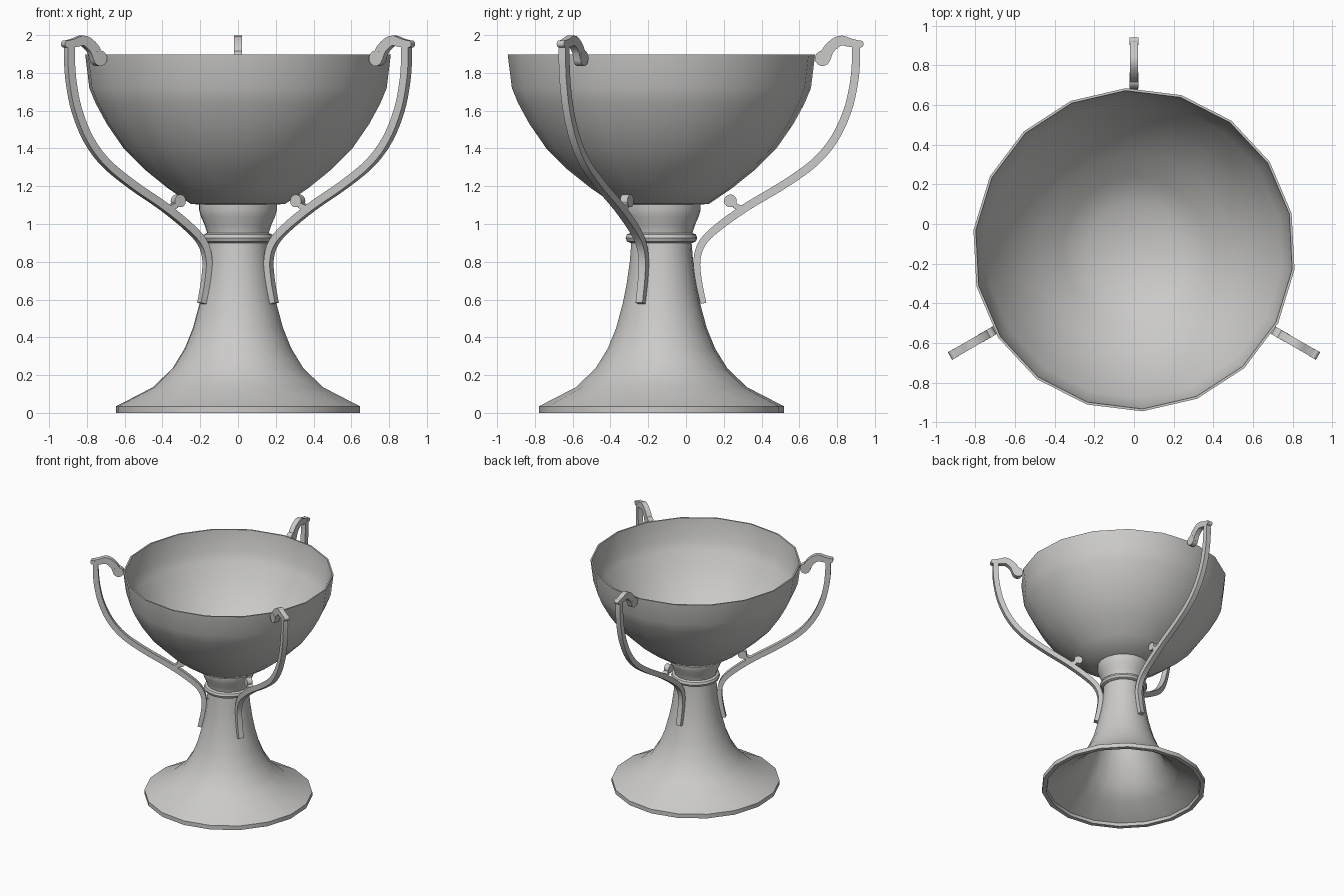
import bpy, bmesh, math
from mathutils import Vector

if "Cube" in bpy.data.objects:
    bpy.data.objects.remove(bpy.data.objects["Cube"])

CY = -0.13           # axis of the cup sits forward of the origin
SIDES = 18
OFFSET = math.radians(13)

metal = bpy.data.materials.new("light grey metal")
metal.diffuse_color = (0.6, 0.595, 0.585, 1)
metal.use_nodes = True
metal.node_tree.nodes["Principled BSDF"].inputs["Base Color"].default_value = metal.diffuse_color


def finish(bm, name, angle=35):
    bmesh.ops.recalc_face_normals(bm, faces=bm.faces)
    me = bpy.data.meshes.new(name)
    bm.to_mesh(me)
    bm.free()
    ob = bpy.data.objects.new(name, me)
    bpy.context.collection.objects.link(ob)
    me.materials.append(metal)
    bpy.ops.object.select_all(action='DESELECT')
    ob.select_set(True)
    bpy.context.view_layer.objects.active = ob
    bpy.ops.object.shade_smooth_by_angle(angle=math.radians(angle))
    return ob


def lathe(name, profile, closed=False):
    bm = bmesh.new()
    rings = []
    for r, z in profile:
        if r < 1e-4:
            rings.append([bm.verts.new((0, CY, z))] * SIDES)
            continue
        ring = []
        for i in range(SIDES):
            a = OFFSET + 2 * math.pi * i / SIDES
            ring.append(bm.verts.new((r * math.cos(a), CY + r * math.sin(a), z)))
        rings.append(ring)
    pairs = list(zip(rings, rings[1:]))
    if closed:
        pairs.append((rings[-1], rings[0]))
    for a, b in pairs:
        for i in range(SIDES):
            j = (i + 1) % SIDES
            vs = list(dict.fromkeys((a[i], a[j], b[j], b[i])))
            bm.faces.new(vs)
    return finish(bm, name)


# bowl: thin shell, outside up to the rim and back down inside
outer = [(0.0, 1.10), (0.25, 1.105), (0.375, 1.19), (0.50, 1.29), (0.61, 1.40),
         (0.70, 1.53), (0.76, 1.64), (0.793, 1.72), (0.815, 1.897)]
inner = [(max(r - 0.012, 0), z + (0.012 if z < 1.7 else 0)) for r, z in reversed(outer)]
lathe("bowl", outer + inner)

# stem and flared foot, hollow underneath
foot = [(0.16, 0.90), (0.168, 0.80), (0.185, 0.68), (0.205, 0.58), (0.24, 0.45),
        (0.285, 0.34), (0.35, 0.235), (0.455, 0.135), (0.63, 0.045), (0.65, 0.035), (0.65, 0.0)]
under = [(0.615, 0.0), (0.61, 0.025), (0.44, 0.115), (0.335, 0.215), (0.225, 0.43), (0.17, 0.66), (0.14, 0.88)]
lathe("stem_and_foot", [(0, 0.90)] + foot + under + [(0, 0.88)])

# neck under the bowl
lathe("neck", [(0.16, 0.89), (0.163, 0.95), (0.178, 0.995), (0.198, 1.04), (0.208, 1.075), (0.208, 1.115)])

# rounded collar ring
lathe("collar", [(0.165 + 0.025 * math.cos(t * math.pi / 4), 0.926 + 0.026 * math.sin(t * math.pi / 4))
                 for t in range(8)], closed=True)


def spline(pts, n=4):
    out = []
    v = [Vector(p) for p in pts]
    for i in range(len(v) - 1):
        p0, p1, p2, p3 = v[max(i - 1, 0)], v[i], v[i + 1], v[min(i + 2, len(v) - 1)]
        for k in range(n):
            t = k / n
            out.append(0.5 * (2 * p1 + (p2 - p0) * t + (2 * p0 - 5 * p1 + 4 * p2 - p3) * t * t
                              + (3 * p1 - p0 - 3 * p2 + p3) * t ** 3))
    return out + [v[-1]]


# handle pieces in the radial plane: (radius, height, thickness)
STEM = [(1.03, 1.955, .04), (1.03, 1.86, .043), (1.018, 1.74, .043), (.985, 1.60, .043), (.915, 1.45, .043),
        (.81, 1.325, .043), (.65, 1.21, .043), (.45, 1.09, .043), (.296, .98, .042), (.217, .90, .04),
        (.188, .81, .037), (.197, .70, .034), (.222, .58, .032)]
HOOK = [(.862, 1.875, .065), (.89, 1.93, .058), (.945, 1.97, .054), (1.0, 1.96, .045), (1.05, 1.955, .03)]
CURL = [(.50, 1.125, .025), (.43, 1.085, .03), (.385, 1.10, .03)]
KNOBS = [(.853, 1.877, .041), (1.052, 1.953, .019), (.365, 1.122, .034)]
HALF = 0.021


def handle(name, angle):
    bm = bmesh.new()
    ca, sa = math.cos(angle), math.sin(angle)

    def vert(r, z, s):
        return bm.verts.new((r * ca - s * sa, CY + r * sa + s * ca, z))

    # ribbons
    for path in (STEM, HOOK, CURL):
        pts = spline(path)
        rings = []
        for i, p in enumerate(pts):
            a, b = pts[max(i - 1, 0)], pts[min(i + 1, len(pts) - 1)]
            d = Vector((b.x - a.x, b.y - a.y)).normalized()
            nx, nz = -d.y * p.z / 2, d.x * p.z / 2
            rings.append([vert(p.x + nx, p.y + nz, -HALF), vert(p.x + nx, p.y + nz, HALF),
                          vert(p.x - nx, p.y - nz, HALF), vert(p.x - nx, p.y - nz, -HALF)])
        for a, b in zip(rings, rings[1:]):
            for k in range(4):
                bm.faces.new((a[k], a[(k + 1) % 4], b[(k + 1) % 4], b[k]))
        bm.faces.new(rings[0])
        bm.faces.new(rings[-1])
    # scroll ends
    for r, z, rad in KNOBS:
        sides = []
        for s in (-HALF - .001, HALF + .001):
            sides.append([vert(r + rad * math.cos(k * math.pi / 7), z + rad * math.sin(k * math.pi / 7), s)
                          for k in range(14)])
        for k in range(14):
            j = (k + 1) % 14
            bm.faces.new((sides[0][k], sides[0][j], sides[1][j], sides[1][k]))
        bm.faces.new(sides[0])
        bm.faces.new(sides[1])
    finish(bm, name)


for nm, deg in (("handle_back", 90), ("handle_left", 210), ("handle_right", 330)):
    handle(nm, math.radians(deg))
